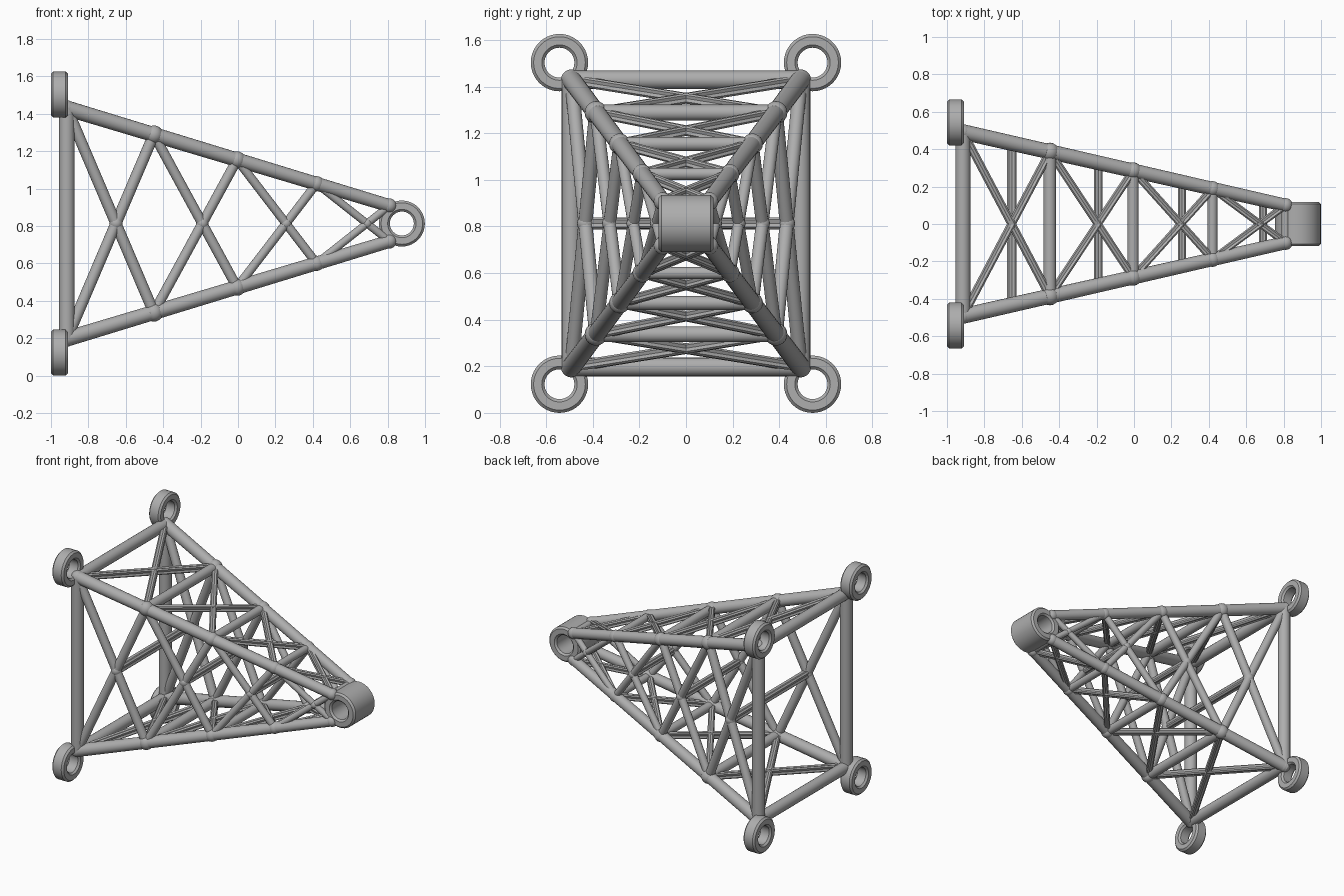
import bpy, bmesh, math
from mathutils import Vector, Matrix

if "Cube" in bpy.data.objects:
    bpy.data.objects.remove(bpy.data.objects["Cube"])

MID = 0.813
steel = bpy.data.materials.new("grey steel")
steel.diffuse_color = (0.42, 0.42, 0.42, 1)
steel.use_nodes = True
steel.node_tree.nodes["Principled BSDF"].inputs["Base Color"].default_value = steel.diffuse_color

# Stations along the corner chords: x, node radius, cross strut radius
STATIONS = [(-0.915, 0.043, 0.040), (-0.45, 0.049, 0.034), (-0.005, 0.045, 0.030),
            (0.42, 0.041, 0.026), (0.81, 0.039, 0.022)]


def corner(x, sy, sz):
    """Point on one of the four converging chords."""
    return Vector((x, sy * (0.10 + (0.81 - x) * 0.227), MID + sz * (0.095 + (0.81 - x) * 0.302)))


def finish(name, bm, smooth=True):
    bmesh.ops.recalc_face_normals(bm, faces=bm.faces)
    me = bpy.data.meshes.new(name)
    bm.to_mesh(me)
    bm.free()
    ob = bpy.data.objects.new(name, me)
    bpy.context.collection.objects.link(ob)
    me.materials.append(steel)
    if smooth:
        bpy.ops.object.select_all(action='DESELECT')
        ob.select_set(True)
        bpy.context.view_layer.objects.active = ob
        bpy.ops.object.shade_smooth_by_angle(angle=math.radians(35))
    return ob


ROUND = [(1, 2 * math.pi * i / 20) for i in range(20)]
# Bar with a groove along each of its four sides
GROOVED = []
for q in range(4):
    a = q * math.pi / 2
    GROOVED += [(0.68, a), (1, a + math.radians(32)), (1, a + math.radians(58))]


def rod(bm, a, b, r1, r2=None, profile=ROUND):
    """Sweep a profile from a to b."""
    r2 = r1 if r2 is None else r2
    d = (b - a).normalized()
    up = Vector((0, 0, 1)) if abs(d.z) < 0.95 else Vector((0, 1, 0))
    u = d.cross(up).normalized()
    v = u.cross(d)
    ends = [[bm.verts.new(p + (u * math.cos(t) + v * math.sin(t)) * k * r) for k, t in profile]
            for p, r in ((a, r1), (b, r2))]
    n = len(profile)
    for i in range(n):
        j = (i + 1) % n
        bm.faces.new((ends[0][i], ends[0][j], ends[1][j], ends[1][i]))
    bm.faces.new(ends[0][::-1])
    bm.faces.new(ends[1])


def ball(bm, p, r):
    bmesh.ops.create_uvsphere(bm, u_segments=16, v_segments=10, radius=r,
                              matrix=Matrix.Translation(p))


def ring(name, centre, axis, half, outer=0.123, inner=0.064, bevel=0.012):
    """Bevelled ring turned around the given axis."""
    prof = [(inner + bevel, -half), (outer - bevel, -half), (outer, -half + bevel),
            (outer, half - bevel), (outer - bevel, half), (inner + bevel, half),
            (inner, half - bevel), (inner, -half + bevel)]
    rot = axis.to_track_quat('Z', 'Y').to_matrix().to_4x4()
    mat = Matrix.Translation(centre) @ rot
    bm = bmesh.new()
    n = 40
    loops = []
    for i in range(n):
        t = 2 * math.pi * i / n
        loops.append([bm.verts.new(mat @ Vector((r * math.cos(t), r * math.sin(t), h)))
                      for r, h in prof])
    for i in range(n):
        p, q = loops[i], loops[(i + 1) % n]
        for k in range(8):
            m = (k + 1) % 8
            bm.faces.new((p[k], q[k], q[m], p[m]))
    finish(name, bm)


SIGNS = (-1, 1)

# Main chords and their node balls
chords, nodes = bmesh.new(), bmesh.new()
for sy in SIGNS:
    for sz in SIGNS:
        rod(chords, corner(-0.93, sy, sz), corner(0.82, sy, sz), 0.042, 0.035)
        for x, r, _ in STATIONS:
            ball(nodes, corner(x, sy, sz), r)
finish("corner_chords", chords)

# Cross struts on top and bottom, uprights of the base frame
struts = bmesh.new()
for sz in SIGNS:
    for x, _, r in STATIONS:
        rod(struts, corner(x, -1, sz), corner(x, 1, sz), r)
finish("cross_struts", struts)
posts = bmesh.new()
for sy in SIGNS:
    rod(posts, corner(-0.915, sy, -1), corner(-0.915, sy, 1), 0.042)
finish("base_uprights", posts)

# Crossed bracing in every bay
side, flat, middle = bmesh.new(), bmesh.new(), bmesh.new()
for i in range(4):
    x0, x1 = STATIONS[i][0], STATIONS[i + 1][0]
    r = 0.030 - 0.003 * i
    for s in SIGNS:
        for t in SIGNS:
            rod(side, corner(x0, s, t), corner(x1, s, -t), r)
            rod(flat, corner(x0, t, s), corner(x1, -t, s), 0.026 - 0.001 * i, profile=GROOVED)
    # Bar through the bay joining the crossings of both sides
    h0, h1 = corner(x0, 1, 1).z - MID, corner(x1, 1, 1).z - MID
    f = h0 / (h0 + h1)
    xm = x0 + (x1 - x0) * f
    ym = corner(x0, 1, 1).y * (1 - f) + corner(x1, 1, 1).y * f
    rod(middle, Vector((xm, -ym, MID)), Vector((xm, ym, MID)), 0.030 - 0.002 * i, profile=GROOVED)
    for s in SIGNS:
        ball(nodes, Vector((xm, s * ym, MID)), r + 0.006)
finish("side_bracing", side)
finish("top_and_bottom_bracing", flat, smooth=False)
finish("middle_bars", middle, smooth=False)
finish("node_balls", nodes)

# Mounting lugs at the wide end, pivot sleeve at the narrow end
for sy in SIGNS:
    for sz in SIGNS:
        ring("mounting_lug", Vector((-0.955, sy * 0.543, MID + sz * 0.69)),
             Vector((1, 0, 0)), 0.045)
ring("pivot_sleeve", Vector((0.876, 0, MID)), Vector((0, 1, 0)), 0.118)
